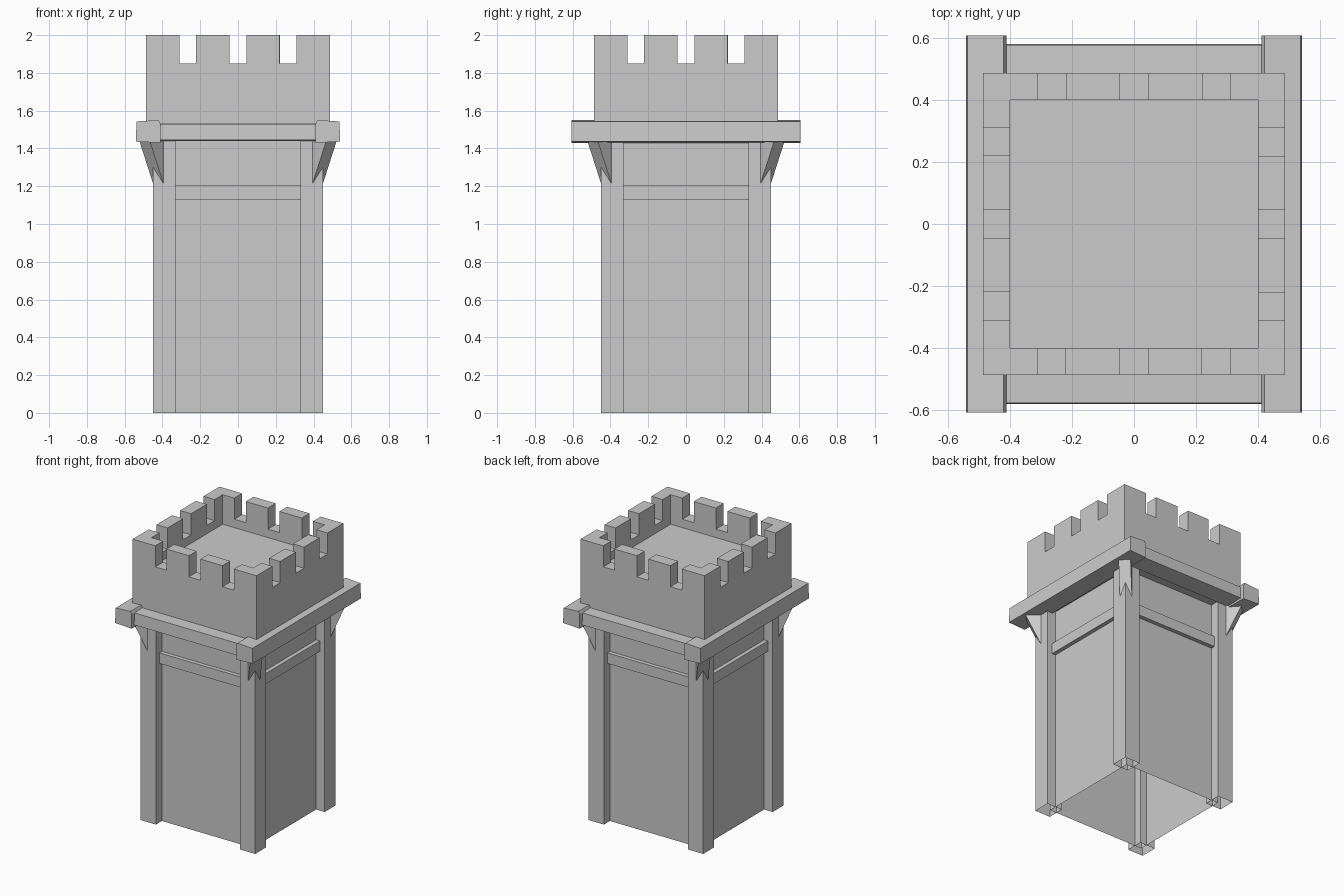
import bpy, bmesh, math
from mathutils import Matrix, Vector

if "Cube" in bpy.data.objects:
    bpy.data.objects.remove(bpy.data.objects["Cube"], do_unlink=True)

stone = bpy.data.materials.new("grey_stone")
stone.use_nodes = True
GREY = (0.6, 0.6, 0.6, 1)
stone.diffuse_color = GREY
stone.node_tree.nodes["Principled BSDF"].inputs["Base Color"].default_value = GREY


def finish(name, bm):
    bmesh.ops.recalc_face_normals(bm, faces=bm.faces)
    mesh = bpy.data.meshes.new(name)
    bm.to_mesh(mesh)
    bm.free()
    mesh.materials.append(stone)
    obj = bpy.data.objects.new(name, mesh)
    bpy.context.collection.objects.link(obj)
    return obj


def box(name, lo, hi, open_bottom=False):
    bm = bmesh.new()
    lo, hi = Vector(lo), Vector(hi)
    size = Matrix.Diagonal((*(hi - lo), 1))
    bmesh.ops.create_cube(bm, size=1, matrix=Matrix.Translation((lo + hi) / 2) @ size)
    obj_bottom = [f for f in bm.faces if f.calc_center_median().z < lo.z + 1e-5]
    if open_bottom:
        bmesh.ops.delete(bm, geom=obj_bottom, context="FACES")
    return finish(name, bm)


def extrusion(name, profile, half, angle):
    """Profile of (outward, height) points, extruded sideways, turned about z."""
    bm = bmesh.new()
    face = bm.faces.new([bm.verts.new((d, -half, z)) for d, z in profile])
    new = bmesh.ops.extrude_face_region(bm, geom=[face])["geom"]
    moved = [v for v in new if isinstance(v, bmesh.types.BMVert)]
    bmesh.ops.translate(bm, verts=moved, vec=(0, 2 * half, 0))
    bmesh.ops.rotate(bm, verts=bm.verts, matrix=Matrix.Rotation(angle, 3, "Z"))
    return finish(name, bm)


# Tower shaft, open underneath
W = 0.383
box("shaft", (-W, -W, 0), (W, W, 1.46), open_bottom=True)

# Corner posts and the diagonal braces that lean out from them
brace = [(0.704, 1.45), (0.5975, 1.215), (0.56, 1.3), (0.56, 1.45)]
for i, (sx, sy) in enumerate([(1, 1), (-1, 1), (-1, -1), (1, -1)]):
    x, y = sorted((sx * 0.33, sx * 0.45)), sorted((sy * 0.33, sy * 0.45))
    box(f"corner_post_{i}", (x[0], y[0], 0), (x[1], y[1], 1.46), open_bottom=True)
    extrusion(f"brace_{i}", brace, 0.039, math.radians(45 + 90 * i))

# Rails between the posts
rail = [(0.37, 1.13), (0.412, 1.13), (0.412, 1.205), (0.37, 1.205)]
for i in range(4):
    extrusion(f"rail_{i}", rail, 0.33, math.radians(90 * i))

# Ledge beams: long ones at the sides, shorter ones front and back
long_beam = [(0.41, 1.43), (0.541, 1.436), (0.537, 1.543), (0.42, 1.55), (0.41, 1.53)]
short_beam = [(0.45, 1.44), (0.58, 1.446), (0.576, 1.53), (0.45, 1.533)]
for side, turn in (("left", 0), ("right", 180)):
    extrusion(f"long_beam_{side}", long_beam, 0.607, math.radians(turn))
for side, turn in (("back", 90), ("front", 270)):
    extrusion(f"short_beam_{side}", short_beam, 0.415, math.radians(turn))

# Parapet: a square block hollowed above the roof deck, with notches cut in its rim
OUT, IN, DECK, SILL, TOP = 0.487, 0.4, 1.79, 1.85, 2.0
box("parapet_base", (-OUT, -OUT, 1.45), (OUT, OUT, DECK))
edges = [-OUT]
for c in (-0.267, 0, 0.264):
    edges += [c - 0.045, c + 0.045]
edges.append(OUT)

rim_profile = [(IN, DECK), (OUT, DECK), (OUT, SILL), (IN, SILL)]
merlon_profile = [(IN, SILL), (OUT, SILL), (OUT, TOP), (IN, TOP)]
for i in range(4):
    turn = math.radians(90 * i)
    extrusion(f"rim_{i}", rim_profile, OUT if i % 2 else IN, turn)
    # Two middle merlons on each wall
    for k in (2, 4):
        a, b = edges[k], edges[k + 1]
        part = extrusion(f"merlon_{i}_{k}", merlon_profile, (b - a) / 2, turn)
        part.location = Matrix.Rotation(turn, 3, "Z") @ Vector((0, (a + b) / 2, 0))

# L-shaped corner merlons
inner = edges[-2]
for i in range(4):
    bm = bmesh.new()
    plan = [(OUT, OUT), (inner, OUT), (inner, IN), (IN, IN), (IN, inner), (OUT, inner)]
    face = bm.faces.new([bm.verts.new((x, y, SILL)) for x, y in plan])
    new = bmesh.ops.extrude_face_region(bm, geom=[face])["geom"]
    moved = [v for v in new if isinstance(v, bmesh.types.BMVert)]
    bmesh.ops.translate(bm, verts=moved, vec=(0, 0, TOP - SILL))
    bmesh.ops.rotate(bm, verts=bm.verts, matrix=Matrix.Rotation(math.pi / 2 * i, 3, "Z"))
    finish(f"corner_merlon_{i}", bm)
